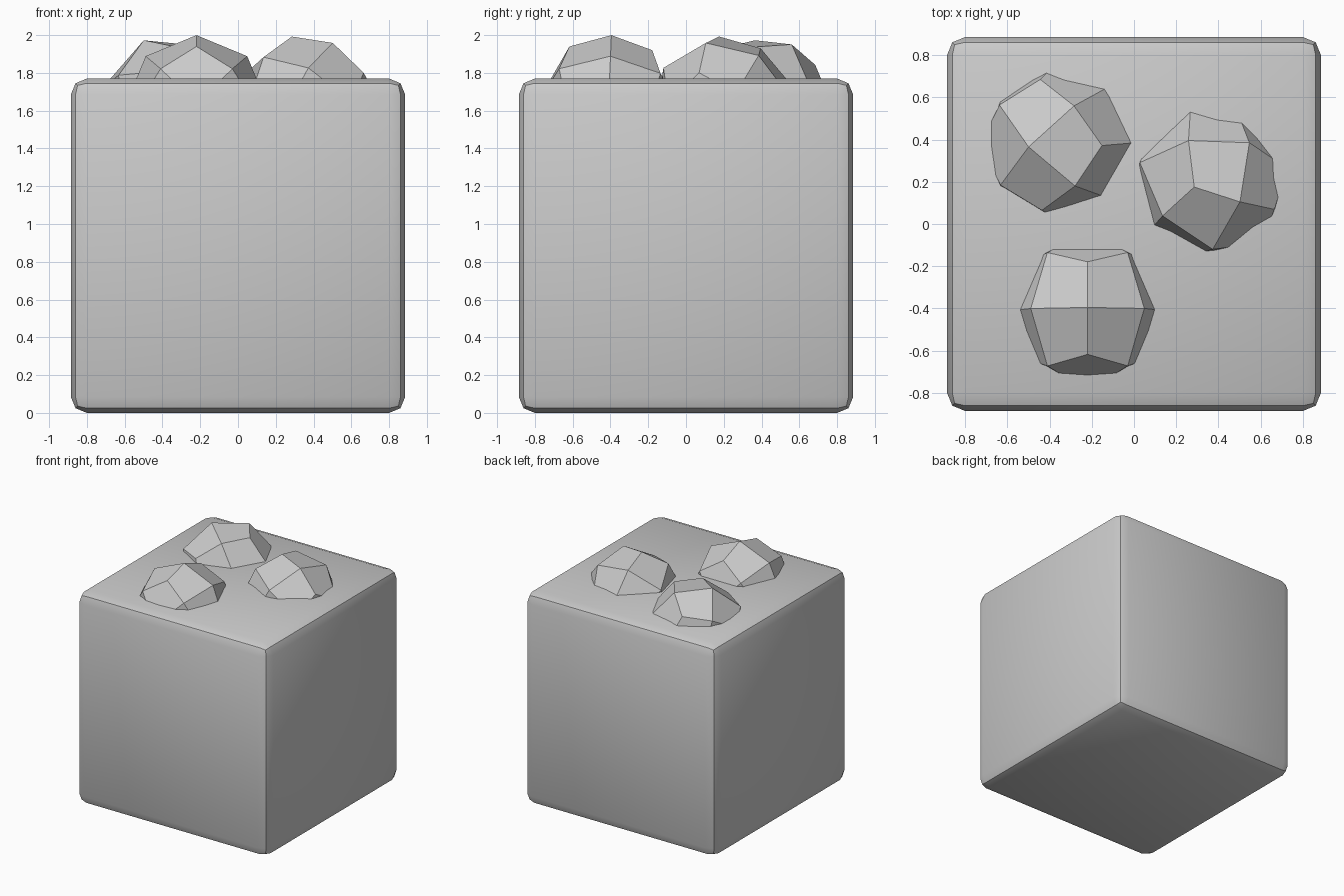
import bpy, bmesh, math
from mathutils import Vector, Matrix

if "Cube" in bpy.data.objects:
    bpy.data.objects.remove(bpy.data.objects["Cube"])

HALF = 0.885      # half width of the block
R = 0.38          # stud radius


def finish(name, bm):
    me = bpy.data.meshes.new(name)
    bm.to_mesh(me)
    bm.free()
    ob = bpy.data.objects.new(name, me)
    bpy.context.collection.objects.link(ob)
    bpy.ops.object.select_all(action='DESELECT')
    ob.select_set(True)
    bpy.context.view_layer.objects.active = ob
    bpy.ops.object.shade_smooth_by_angle(angle=math.radians(35))
    return ob


def orientation(p, q):
    """Rotation taking cube edge midpoints (0,1,1) and (1,0,1) to directions p and q."""
    def frame(a, b):
        a, b = Vector(a).normalized(), Vector(b).normalized()
        s, d = (a + b).normalized(), (a - b).normalized()
        return Matrix((s, d, s.cross(d))).transposed()
    return frame(p, q) @ frame((0, 1, 1), (1, 0, 1)).transposed()


def rounded_stud(name, centre, p, q):
    # cube divided once and pushed out onto a sphere
    bm = bmesh.new()
    bmesh.ops.create_cube(bm, size=2)
    bmesh.ops.subdivide_edges(bm, edges=bm.edges[:], cuts=1, use_grid_fill=True)
    rot = orientation(p, q)
    for v in bm.verts:
        v.co = Vector(centre) + rot @ (v.co.normalized() * R)
    return finish(name, bm)


# main block with two-segment rounded edges
bm = bmesh.new()
bmesh.ops.create_cube(bm, size=2 * HALF)
bmesh.ops.translate(bm, verts=bm.verts[:], vec=(0, 0, HALF))
bmesh.ops.bevel(bm, geom=bm.edges[:], offset=0.085, segments=2, profile=0.5,
                affect='EDGES')
finish("block", bm)

# three half-sunk studs on top, each turned differently
rounded_stud("stud_front", (-0.22, -0.412, 1.62), (0, 0.045, 1), (0.5, 0.73, 0.468))
rounded_stud("stud_right", (0.357, 0.199, 1.62), (0.149, -0.099, 0.34), (-0.102, 0.199, 0.307))
rounded_stud("stud_back", (-0.359, 0.388, 1.62), (0.075, 0.171, 0.33), (0.08, -0.208, 0.308))
